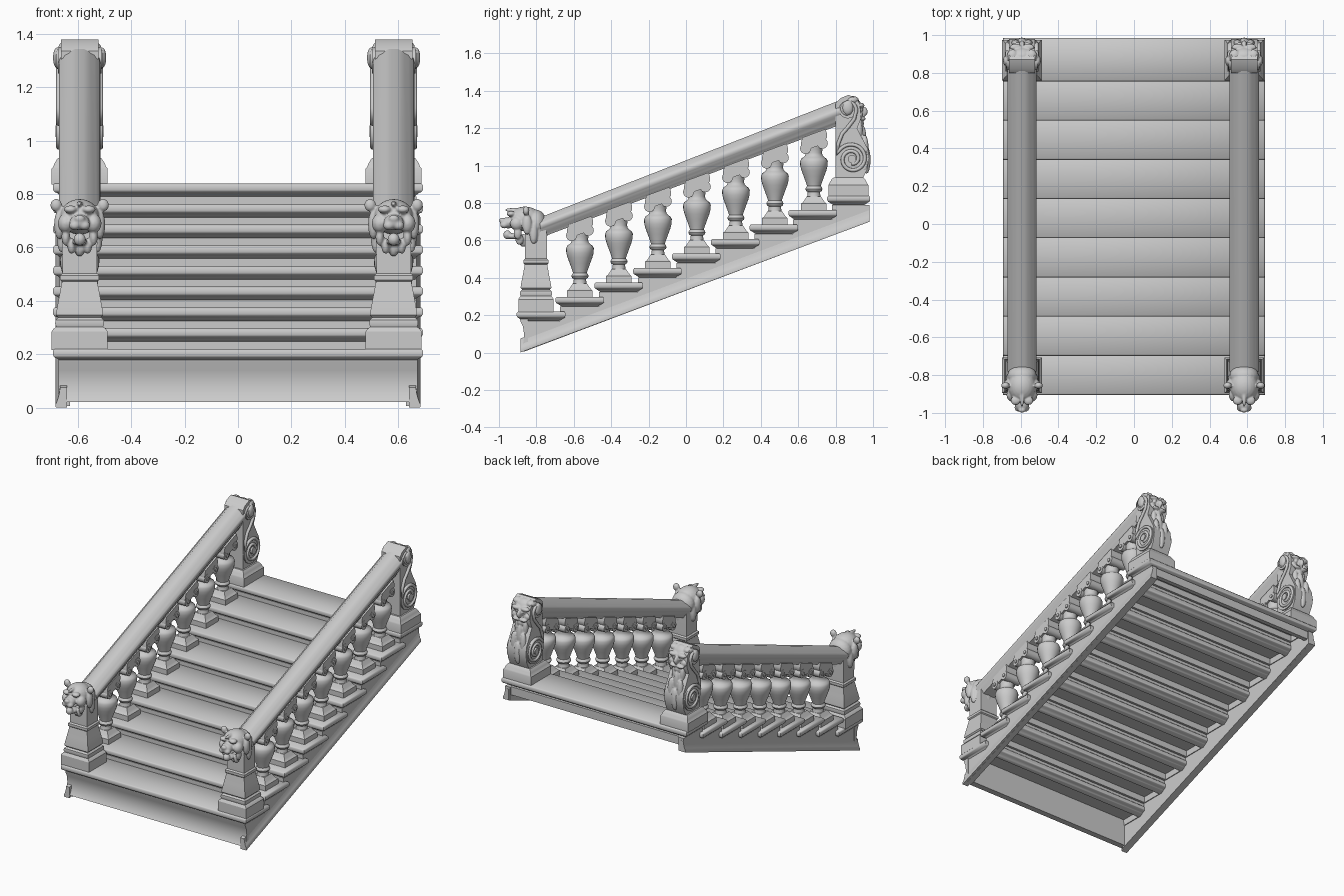
import bpy, bmesh, math
from mathutils import Matrix

RUN, RISE, FRONT, TOP = 0.2075, 0.0775, -0.905, 0.22
SIDES = (("left", -0.593), ("right", 0.583))


def finish(bm, name, angle=35):
    bmesh.ops.recalc_face_normals(bm, faces=bm.faces)
    for f in bm.faces:
        f.smooth = True
    for e in bm.edges:
        e.smooth = e.calc_face_angle(0) < math.radians(angle)
    me = bpy.data.meshes.new(name)
    bm.to_mesh(me)
    bm.free()
    ob = bpy.data.objects.new(name, me)
    bpy.context.collection.objects.link(ob)
    return ob


def loft(bm, rings):
    rows = [[bm.verts.new(p) for p in r] for r in rings]
    n = len(rows[0])
    for a, b in zip(rows, rows[1:]):
        for i in range(n):
            bm.faces.new((a[i], a[(i + 1) % n], b[(i + 1) % n], b[i]))
    bm.faces.new(rows[0])
    bm.faces.new(rows[-1])


def stack(bm, cx, cy, levels):
    """Rectangles (z, half x, half y) piled into a moulded block."""
    loft(bm, [[(cx + sx * hx, cy + sy * hy, z) for sx, sy in
               ((-1, -1), (1, -1), (1, 1), (-1, 1))] for z, hx, hy in levels])


def lathe(bm, levels, n=28):
    loft(bm, [[(r * math.cos(math.tau * i / n), r * math.sin(math.tau * i / n), z)
               for i in range(n)] for z, r in levels])


def across(bm, x0, x1, pts):
    """Side profile (y, z) extruded along x."""
    loft(bm, [[(x, y, z) for y, z in pts] for x in (x0, x1)])


def disc(bm, x0, x1, y, z, r, n=20):
    across(bm, x0, x1, [(y + r * math.cos(math.tau * i / n),
                         z + r * math.sin(math.tau * i / n)) for i in range(n)])


def blobs(bm, cx, items):
    """Ellipsoids (x, y, z, rx, ry, rz), mirrored when off centre."""
    for x, y, z, rx, ry, rz in items:
        for s in ((-1, 1) if x else (1,)):
            m = Matrix.Translation((cx + s * x, y, z)) @ Matrix.Diagonal((rx, ry, rz, 1))
            bmesh.ops.create_uvsphere(bm, u_segments=20, v_segments=12, radius=1, matrix=m)


def carve(ob, size=0.005):
    r = ob.modifiers.new("fuse", 'REMESH')
    r.mode, r.voxel_size, r.use_smooth_shade = 'VOXEL', size, True
    s = ob.modifiers.new("soften", 'SMOOTH')
    s.factor, s.iterations = 0.5, 4


# treads with moulded edges and hollow undersides, and risers
for i in range(9):
    y0, t = FRONT + RUN * i, TOP + RISE * i
    d = 0.13 if i < 8 else 0.115
    bm = bmesh.new()
    stack(bm, 0, y0 + d, [(t - .014, .625, d - .058), (t - .056, .625, d - .058),
                          (t - .058, .645, d - .040), (t - .052, .660, d - .034),
                          (t - .044, .668, d - .022), (t - .037, .676, d - .012),
                          (t - .033, .687, d - .004), (t - .024, .693, d),
                          (t - .008, .693, d), (t, .686, d - .007)])
    finish(bm, f"tread_{i + 1}", 50)
    if i:
        bm = bmesh.new()
        across(bm, -.65, .65, [(y0 + .028, t - RISE - .03), (y0 + .028, t - .05),
                               (y0 + .044, t - .05), (y0 + .044, t - RISE - .03)])
        finish(bm, f"riser_{i + 1}")

# hollow-faced bottom riser across the stringer ends, and landing back rail
bm = bmesh.new()
across(bm, -.672, .672, [(-.886, .02), (-.880, .03), (-.868, .06), (-.866, .10),
                         (-.872, .14), (-.886, .17), (-.888, .185), (-.845, .185),
                         (-.845, .02)])
finish(bm, "bottom_riser")
bm = bmesh.new()
across(bm, -.655, .655, [(.94, .735), (.97, .735), (.97, .79), (.94, .79)])
finish(bm, "landing_back_rail")

# saw-toothed stringers with a flared moulding along the lower edge
saw = [(-.866, 0.005)]
for i in range(9):
    y, t = FRONT + RUN * i + .025, TOP + RISE * i - .05
    saw += [(max(y, -.866), t), (y + RUN, t)]
saw[-1] = (.98, saw[-1][1])
saw.append((.98, .70))
for s, side in ((-1, "left"), (1, "right")):
    bm = bmesh.new()
    across(bm, s * .63, s * .668, saw)
    loft(bm, [[(s * x, y, z + h) for x, h in
               ((.64, 0), (.682, 0), (.684, .010), (.676, .028), (.670, .05), (.666, .075),
                (.64, .075))] for y, z in ((-.886, 0), (.982, .70))])
    finish(bm, f"{side}_stringer", 40)

# balusters: square foot, turned vase, scrolled capital under the rail
bm = bmesh.new()
stack(bm, 0, 0, [(-.005, .068, .068), (.034, .068, .068), (.040, .060, .060),
                 (.048, .054, .054), (.060, .046, .046), (.072, .038, .038)])
lathe(bm, [(.06, .040), (.080, .034), (.096, .033), (.102, .042), (.112, .046),
           (.122, .042), (.128, .037), (.145, .042), (.18, .055), (.21, .066),
           (.235, .073), (.260, .074), (.274, .068), (.282, .056), (.292, .047),
           (.305, .043), (.325, .046), (.36, .05)])
for sy in (-1, 1):
    disc(bm, -.062, .062, sy * .045, .342 + sy * .014, .029)
    disc(bm, -.068, .068, sy * .045, .342 + sy * .014, .012)
loft(bm, [[(sx * .06, sy * w, z + .37 * sy * w) for sx, sy in
           ((-1, -1), (1, -1), (1, 1), (-1, 1))]
          for z, w in ((.335, .045), (.362, .070), (.382, .070), (.41, .062))])
first = finish(bm, "baluster")
for side, x in SIDES:
    for k in range(7):
        ob = first
        if side == "right" or k:
            ob = first.copy()
            bpy.context.collection.objects.link(ob)
        ob.name = f"{side}_baluster_{k + 1}"
        ob.location = (x, -.567 + .2085 * k, TOP + RISE * (k + 1))

RAIL = [(.045, 0), (.052, .14), (.062, .22), (.065, .36), (.074, .44), (.078, .58),
        (.074, .70), (.062, .76), (.055, .84), (.040, .90), (.032, .96), (.015, 1)]
FOOT = [(.215, .105, .094), (.285, .105, .094), (.295, .098, .088), (.302, .088, .082),
        (.314, .092, .086), (.328, .090, .084), (.338, .080, .074), (.346, .088, .082),
        (.36, .087, .081), (.41, .078, .071), (.472, .066, .060), (.478, .073, .066),
        (.495, .073, .066), (.503, .064, .058), (.62, .066, .058), (.70, .06, .055)]
LION = [(0, -.795, .63, .068, .054, .12), (0, -.86, .715, .074, .085, .066),
        (0, -.805, .69, .078, .06, .075), (0, -.95, .694, .038, .045, .030),
        (0, -.985, .708, .020, .014, .014), (.018, -.972, .682, .022, .022, .018),
        (.034, -.935, .742, .026, .024, .015), (.088, -.855, .758, .022, .018, .024),
        (0, -.920, .622, .028, .045, .016), (0, -.955, .630, .023, .022, .024),
        (.052, -.905, .690, .030, .036, .036), (.052, -.900, .640, .016, .022, .034),
        (.076, -.850, .685, .020, .026, .055), (.068, -.815, .640, .018, .022, .06),
        (.03, -.890, .605, .016, .022, .030), (0, -.87, .600, .020, .025, .035),
        (0, -.92, .762, .011, .05, .012)]
BACK = [(.80, .92), (.80, 1.335), (.825, 1.36), (.87, 1.378), (.91, 1.36), (.93, 1.33),
        (.935, 1.25), (.915, 1.20), (.94, 1.15), (.972, 1.09), (.98, 1.04),
        (.97, .98), (.94, .92)]
MASK = [(0, .885, 1.30, .078, .055, .072), (.034, .935, 1.322, .032, .020, .014),
        (.030, .938, 1.300, .012, .010, .009), (0, .950, 1.288, .015, .022, .026),
        (.045, .925, 1.272, .025, .022, .022), (.026, .945, 1.250, .028, .016, .012),
        (0, .930, 1.225, .026, .022, .022), (.030, .925, 1.19, .018, .02, .05),
        (0, .945, 1.14, .022, .02, .075), (.035, .955, 1.09, .022, .022, .075),
        (.06, .955, 1.03, .018, .022, .07), (0, .965, 1.03, .024, .022, .075),
        (.084, .865, 1.31, .016, .03, .04), (.05, .89, 1.350, .03, .035, .022)]

for side, x in SIDES:
    # moulded handrail
    bm = bmesh.new()
    outline = RAIL + [(-w, h) for w, h in reversed(RAIL)]
    loft(bm, [[(x + w, y, zb + h * thick) for w, h in outline]
              for y, zb, thick in ((-.78, .613, .110), (.84, 1.224, .132))])
    finish(bm, f"{side}_handrail", 60)

    # front newel with a lion head
    bm = bmesh.new()
    stack(bm, x, -.802, FOOT)
    finish(bm, f"{side}_front_newel", 30)
    bm = bmesh.new()
    blobs(bm, x, LION)
    carve(finish(bm, f"{side}_lion_head"))

    # rear newel: plinth, scrolled bracket, mask and leaves on the back
    bm = bmesh.new()
    stack(bm, x, .868, [(.835, .105, .107), (.895, .105, .107), (.903, .098, .102),
                        (.915, .094, .096), (.928, .086, .088), (.935, .08, .08)])
    finish(bm, f"{side}_rear_plinth")
    bm = bmesh.new()
    across(bm, x - .07, x + .07, BACK)
    disc(bm, x - .078, x + .078, .888, 1.035, .085, 32)
    disc(bm, x - .090, x + .090, .888, 1.035, .022)
    disc(bm, x - .082, x + .082, .865, 1.30, .048)
    finish(bm, f"{side}_rear_bracket")
    bm = bmesh.new()
    blobs(bm, x, MASK)
    carve(finish(bm, f"{side}_mask"))

    # raised S-scroll on both cheeks of the bracket
    path = []
    for k in range(45):
        a = math.radians(160 - 14 * (44 - k))
        r = .024 + .060 * k / 44
        path.append((.888 + r * math.cos(a), 1.035 + r * math.sin(a)))
    path += [(.815, 1.12), (.835, 1.17), (.87, 1.21), (.90, 1.25)]
    for k in range(22):
        a = math.radians(-35 + 20 * k)
        r = .048 - .034 * k / 21
        path.append((.865 + r * math.cos(a), 1.30 + r * math.sin(a)))
    cu = bpy.data.curves.new("scroll", 'CURVE')
    cu.dimensions, cu.bevel_depth, cu.bevel_resolution = '3D', .010, 2
    cu.use_fill_caps = True
    for s in (-1, 1):
        sp = cu.splines.new('POLY')
        sp.points.add(len(path) - 1)
        for p, (y, z) in zip(sp.points, path):
            p.co = (x + s * .078, y, z, 1)
    bpy.context.collection.objects.link(bpy.data.objects.new(f"{side}_scroll", cu))
